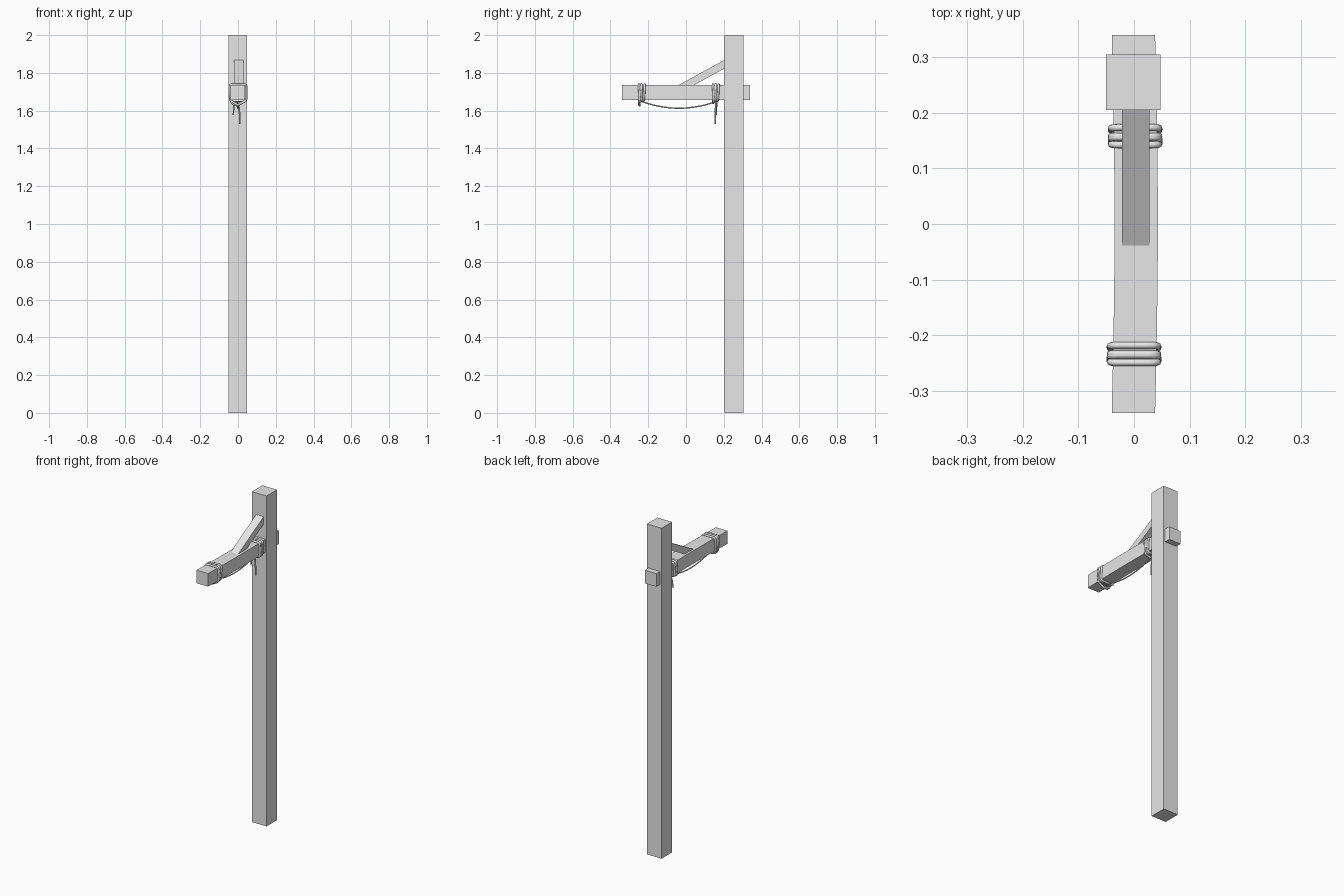
import bpy, bmesh, math
from mathutils import Vector

cube = bpy.data.objects.get("Cube")
if cube:
    bpy.data.objects.remove(cube, do_unlink=True)

grey = bpy.data.materials.new("plain_grey")
grey.use_nodes = True
grey.diffuse_color = (0.8, 0.8, 0.8, 1)
grey.node_tree.nodes["Principled BSDF"].inputs["Base Color"].default_value = (0.8, 0.8, 0.8, 1)


def finish(name, bm):
    bmesh.ops.recalc_face_normals(bm, faces=bm.faces)
    mesh = bpy.data.meshes.new(name)
    bm.to_mesh(mesh)
    bm.free()
    mesh.materials.append(grey)
    obj = bpy.data.objects.new(name, mesh)
    bpy.context.collection.objects.link(obj)
    return obj


def box(name, lo, hi, cuts=0, bend=0):
    """Box between two corners, optionally bowed sideways along y."""
    bm = bmesh.new()
    bmesh.ops.create_cube(bm, size=1)
    if cuts:
        along = [e for e in bm.edges if abs(e.verts[0].co.y - e.verts[1].co.y) > 0.5]
        bmesh.ops.subdivide_edges(bm, edges=along, cuts=cuts, use_grid_fill=True)
    lo, hi = Vector(lo), Vector(hi)
    for v in bm.verts:
        bow = bend * math.cos(v.co.y * math.pi)
        v.co = (lo + hi) / 2 + (hi - lo) * v.co
        v.co.x += bow
    return finish(name, bm)


def side_profile(name, points, x0, x1):
    """Extrude a y-z outline across x."""
    bm = bmesh.new()
    face = bm.faces.new([bm.verts.new((x0, y, z)) for y, z in points])
    out = bmesh.ops.extrude_face_region(bm, geom=[face])
    moved = [g for g in out["geom"] if isinstance(g, bmesh.types.BMVert)]
    bmesh.ops.translate(bm, verts=moved, vec=(x1 - x0, 0, 0))
    return finish(name, bm)


def rope(name, points, radius, closed=False):
    """Round tube along a path, turned into a smooth mesh."""
    curve = bpy.data.curves.new(name, "CURVE")
    curve.dimensions = "3D"
    curve.bevel_depth = radius
    curve.bevel_resolution = 2
    curve.use_fill_caps = True
    spline = curve.splines.new("POLY")
    spline.points.add(len(points) - 1)
    for p, co in zip(spline.points, points):
        p.co = (*co, 1)
    spline.use_cyclic_u = closed
    curve.materials.append(grey)
    obj = bpy.data.objects.new(name, curve)
    bpy.context.collection.objects.link(obj)
    bpy.ops.object.select_all(action="DESELECT")
    obj.select_set(True)
    bpy.context.view_layer.objects.active = obj
    bpy.ops.object.convert(target="MESH")
    bpy.ops.object.shade_smooth_by_angle(angle=math.radians(50))


def wrap(name, cx, y, slant=0, sag=0):
    """One rounded-square turn of rope round the beam."""
    path = []
    for i in range(48):
        a = math.tau * i / 48
        c, s = math.cos(a), math.sin(a)
        k = (abs(c) ** 8 + abs(s) ** 8) ** (-1 / 8)
        drop = sag * max(0, 1 - abs(c * k)) if s < 0 else 0
        path.append((cx + 0.043 * c * k, y + slant * s * k, 1.696 + 0.0435 * s * k - drop))
    rope(name, path, 0.0062, True)


# Timber frame
box("post", (-0.05, 0.205, 0), (0.048, 0.305, 2))
box("beam", (-0.04, -0.34, 1.657), (0.038, 0.34, 1.736), cuts=9, bend=0.005)
side_profile("brace", [(-0.042, 1.734), (0.04, 1.734), (0.206, 1.825), (0.206, 1.87)], -0.022, 0.028)

# Rope lashings at both ends of the beam
for label, y0, cx in (("front", -0.234, 0), ("back", 0.158, 0.002)):
    for i in range(3):
        wrap(f"{label}_rope_turn_{i + 1}", cx, y0 + 0.0125 * (i - 1), 0.003 * (i - 1))
    wrap(f"{label}_loose_turn", cx, y0 - 0.008, 0.006, sag=0.022 if label == "front" else 0.012)

# Slack line hanging between the lashings
slack = []
for i in range(25):
    t = i / 12 - 1
    slack.append((0.004 * t, -0.037 + 0.2 * t, 1.613 + 0.037 * t * t))
rope("slack_line", slack, 0.0035)

# Loose rope ends
rope("long_rope_end", [(0, 0.16, 1.655), (0.004, 0.157, 1.62), (0.009, 0.155, 1.58), (0.01, 0.155, 1.53)], 0.0045)
rope("short_rope_end", [(-0.012, 0.163, 1.65), (-0.022, 0.162, 1.62), (-0.025, 0.16, 1.578)], 0.0035)
rope("front_rope_end", [(-0.042, -0.25, 1.68), (-0.036, -0.25, 1.645), (-0.02, -0.246, 1.63), (0, -0.244, 1.626)], 0.005)
